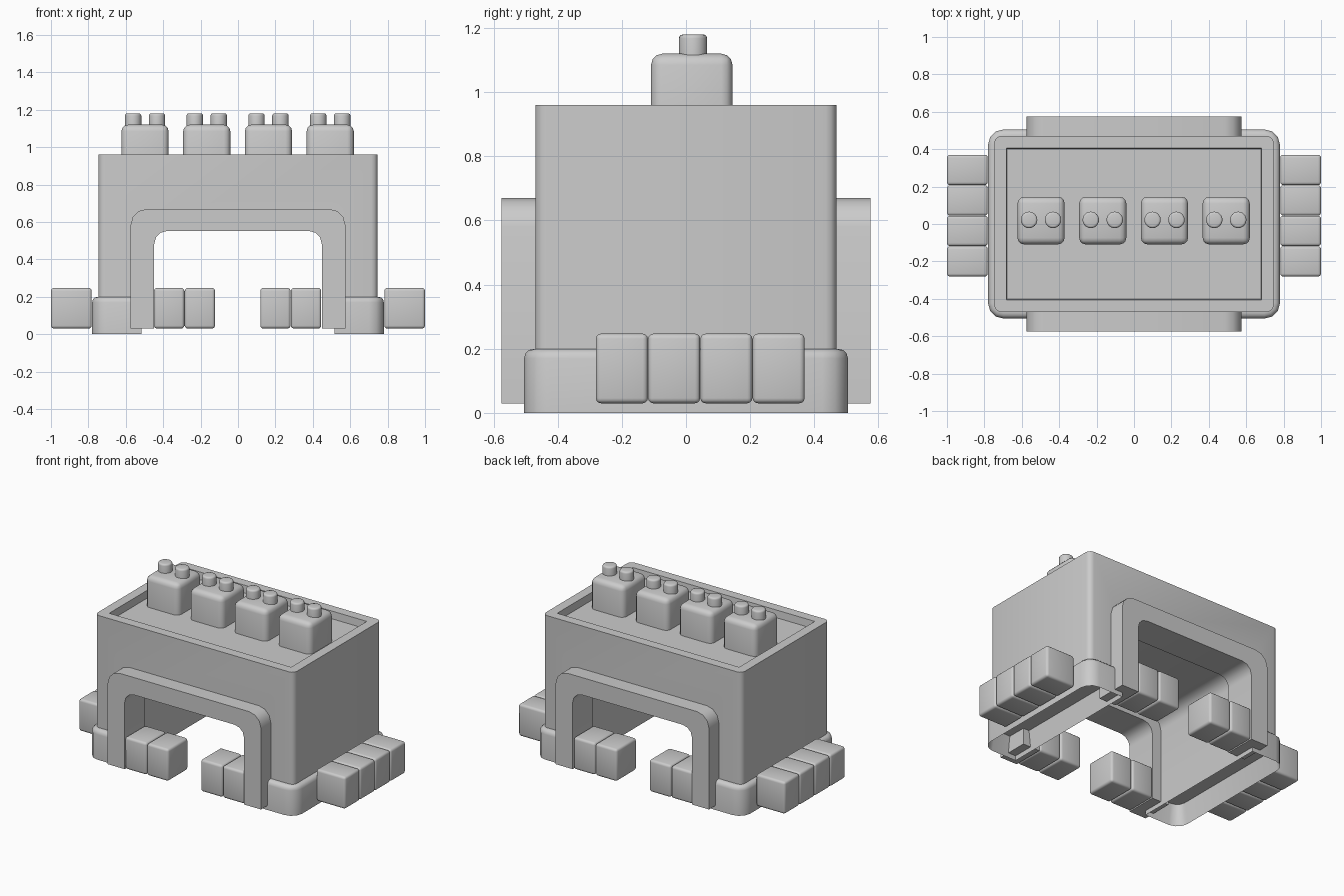
import bpy
import bmesh
from math import sin, cos, pi
from mathutils import Vector

start_cube = bpy.data.objects.get("Cube")
if start_cube:
    bpy.data.objects.remove(start_cube)

GREY = (0.6, 0.6, 0.6, 1)
grey = bpy.data.materials.new("plain grey")
grey.use_nodes = True
grey.diffuse_color = GREY
grey.node_tree.nodes["Principled BSDF"].inputs["Base Color"].default_value = GREY


def finish(name, bm):
    """Turn a bmesh into a named, shaded object."""
    bmesh.ops.recalc_face_normals(bm, faces=bm.faces)
    mesh = bpy.data.meshes.new(name)
    bm.to_mesh(mesh)
    bm.free()
    mesh.materials.append(grey)
    ob = bpy.data.objects.new(name, mesh)
    bpy.context.collection.objects.link(ob)
    return ob


def select_only(ob):
    bpy.ops.object.select_all(action='DESELECT')
    ob.select_set(True)
    bpy.context.view_layer.objects.active = ob


def smooth(ob):
    select_only(ob)
    bpy.ops.object.shade_smooth_by_angle(angle=0.6)


def box_mesh(lo, hi):
    bm = bmesh.new()
    bmesh.ops.create_cube(bm, size=1)
    lo, hi = Vector(lo), Vector(hi)
    for v in bm.verts:
        v.co = (lo + hi) / 2 + v.co * (hi - lo)
    return bm


def bevel(bm, edges, width, segments=3):
    bmesh.ops.bevel(bm, geom=edges, offset=width, segments=segments,
                    profile=0.5, affect='EDGES', clamp_overlap=True)


def upright(bm):
    return [e for e in bm.edges
            if abs(e.verts[0].co.z - e.verts[1].co.z) > 0.1]


def top_rim(bm):
    top = max(v.co.z for v in bm.verts)
    return [e for e in bm.edges if all(v.co.z > top - 0.001 for v in e.verts)]


def rounded_block(name, lo, hi, width):
    bm = box_mesh(lo, hi)
    bevel(bm, bm.edges[:], width)
    ob = finish(name, bm)
    smooth(ob)
    return ob


def arch_line(half, top, radius, foot):
    """Upside-down U in x and z, from the -x foot to the +x foot."""
    pts = [(-half, foot)]
    for side, first in ((-1, pi), (1, pi / 2)):
        for i in range(4):
            a = first - i * pi / 6
            pts.append((side * (half - radius) + radius * cos(a),
                        top - radius + radius * sin(a)))
    return pts + [(half, foot)]


def extrude_profile(name, quads, y0, y1):
    """Extrude faces drawn in x and z from y0 to y1."""
    bm = bmesh.new()
    for pts in quads:
        bm.faces.new([bm.verts.new((x, y0, z)) for x, z in pts])
    bmesh.ops.remove_doubles(bm, verts=bm.verts, dist=0.0001)
    ext = bmesh.ops.extrude_face_region(bm, geom=bm.faces[:], use_keep_orig=True)
    for v in ext["geom"]:
        if isinstance(v, bmesh.types.BMVert):
            v.co.y = y1
    return finish(name, bm)


def cut(ob, cutter):
    mod = ob.modifiers.new("tunnel", 'BOOLEAN')
    mod.operation = 'DIFFERENCE'
    mod.solver = 'EXACT'
    mod.object = cutter
    select_only(ob)
    bpy.ops.object.modifier_apply(modifier=mod.name)


# Tunnel cutter running front to back
tunnel = extrude_profile("tunnel_cutter", [arch_line(0.515, 0.61, 0.08, -0.1)], -1, 1)
tunnel.hide_render = True

# Main body with a recessed top
bm = box_mesh((-0.747, -0.47, 0.16), (0.747, 0.47, 0.96))
bevel(bm, upright(bm), 0.035)
lid = max(bm.faces, key=lambda f: f.calc_center_median().z)
bmesh.ops.inset_region(bm, faces=[lid], thickness=0.065)
bmesh.ops.inset_region(bm, faces=[lid], thickness=0.017)
for v in lid.verts:
    v.co.z -= 0.05
body = finish("body", bm)
cut(body, tunnel)
smooth(body)

# Base skirt, hollow underneath on both sides of the tunnel
bm = box_mesh((-0.78, -0.505, 0), (0.78, 0.505, 0.2))
bevel(bm, upright(bm), 0.08)
bevel(bm, top_rim(bm), 0.03)
base = finish("base_skirt", bm)
cut(base, tunnel)
bm = bmesh.new()
bm.from_mesh(base.data)
soles = [f for f in bm.faces if f.normal.z < -0.9 and f.calc_center_median().z < 0.01]
bmesh.ops.inset_region(bm, faces=soles, thickness=0.022)
for v in {v for f in soles for v in f.verts}:
    v.co.z += 0.14
bm.to_mesh(base.data)
bm.free()
smooth(base)
bpy.data.objects.remove(tunnel)

# Arch frames at the front and back openings
outer = arch_line(0.575, 0.67, 0.09, 0.03)
inner = arch_line(0.448, 0.552, 0.07, 0.03)
band = [(outer[i], outer[i + 1], inner[i + 1], inner[i])
        for i in range(len(outer) - 1)]
for label, side in (("front", -1), ("back", 1)):
    smooth(extrude_profile(label + "_arch", band, side * 0.36, side * 0.575))

# Toe blocks inside each opening
for label, side in (("front", -1), ("back", 1)):
    for n, x in enumerate((-0.368, -0.204, 0.2, 0.364)):
        y = side * 0.465
        rounded_block(f"{label}_toe_{n + 1}", (x - 0.081, y - 0.108, 0.03),
                      (x + 0.081, y + 0.108, 0.247), 0.016)

# Row of toe blocks along each side
for label, side in (("right", -1), ("left", 1)):
    for n in range(4):
        x, y = side * 0.891, -0.2 + n * 0.163
        rounded_block(f"{label}_toe_{n + 1}", (x - 0.109, y - 0.081, 0.03),
                      (x + 0.109, y + 0.081, 0.247), 0.016)

# Top blocks, each with two round studs
for n in range(4):
    x, y = -0.497 + n * 0.33, 0.018
    bm = box_mesh((x - 0.126, y - 0.127, 0.9), (x + 0.126, y + 0.127, 1.12))
    bevel(bm, upright(bm) + top_rim(bm), 0.035)
    smooth(finish(f"top_block_{n + 1}", bm))
    for label, side in (("right", -1), ("left", 1)):
        bm = bmesh.new()
        bmesh.ops.create_cone(bm, cap_ends=True, segments=24, radius1=0.044,
                              radius2=0.044, depth=0.08)
        bmesh.ops.translate(bm, verts=bm.verts, vec=(x + side * 0.064, 0.022, 1.14))
        bevel(bm, top_rim(bm), 0.012)
        smooth(finish(f"{label}_stud_{n + 1}", bm))
